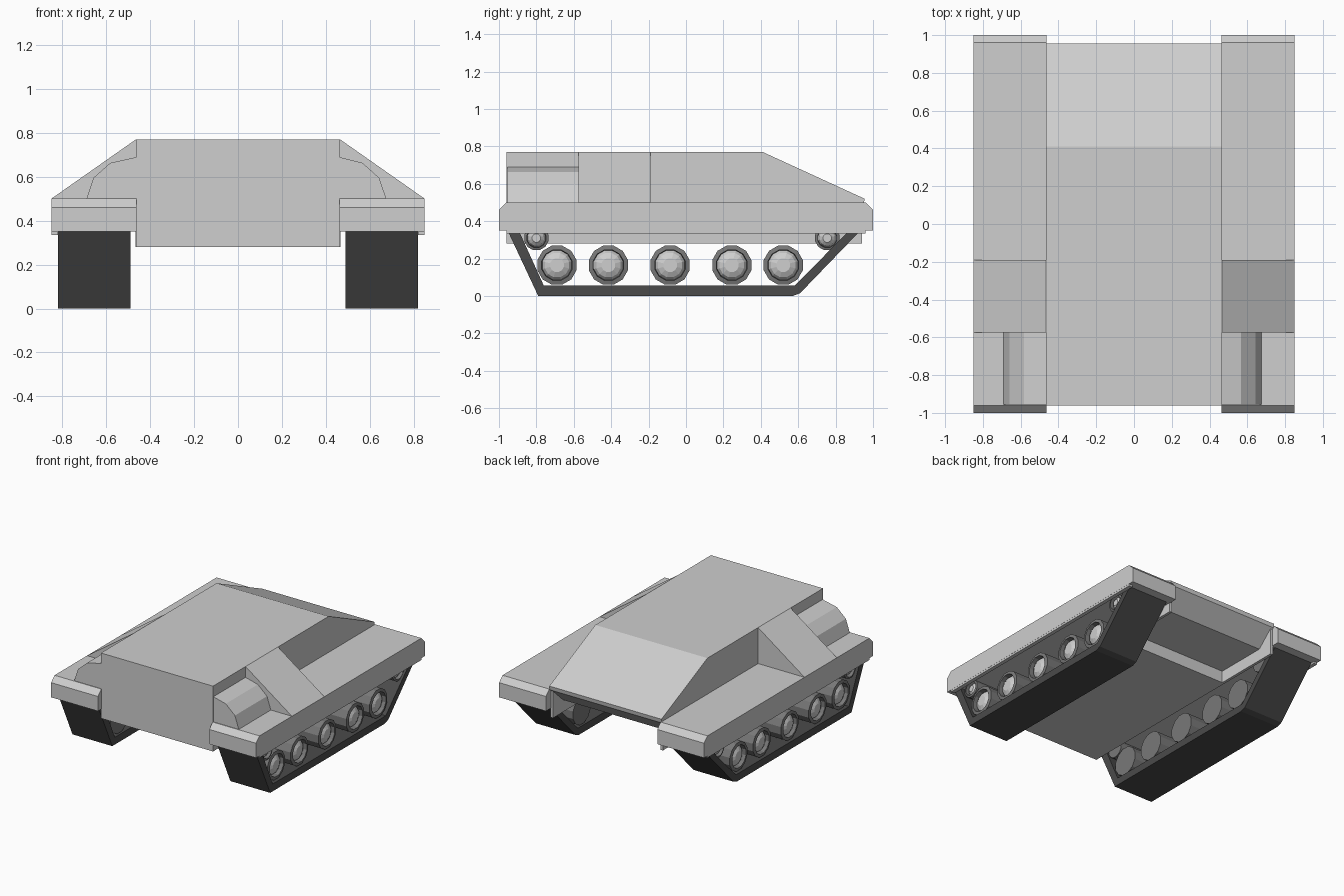
import bpy, bmesh, math
from mathutils import Vector

if "Cube" in bpy.data.objects:
    bpy.data.objects.remove(bpy.data.objects["Cube"])


def material(name, v):
    m = bpy.data.materials.new(name)
    m.diffuse_color = (v, v, v, 1)
    m.use_nodes = True
    m.node_tree.nodes["Principled BSDF"].inputs["Base Color"].default_value = m.diffuse_color
    return m


HULL = material("light grey", 0.62)
RIM = material("mid grey", 0.19)
TRACK = material("dark grey", 0.07)


def finish(name, bm, mats):
    bmesh.ops.recalc_face_normals(bm, faces=bm.faces)
    me = bpy.data.meshes.new(name)
    bm.to_mesh(me)
    bm.free()
    for m in mats:
        me.materials.append(m)
    ob = bpy.data.objects.new(name, me)
    bpy.context.collection.objects.link(ob)
    return ob


def prism(name, pts, a, b, mat, axis="x"):
    """Extrude a closed profile from a to b; points are (y, z) for x, (x, z) for y."""
    bm = bmesh.new()
    place = (lambda p, t: (t, p[0], p[1])) if axis == "x" else (lambda p, t: (p[0], t, p[1]))
    f = bm.faces.new([bm.verts.new(place(p, a)) for p in pts])
    ext = bmesh.ops.extrude_face_region(bm, geom=[f])
    move = Vector((b - a, 0, 0)) if axis == "x" else Vector((0, b - a, 0))
    bmesh.ops.translate(bm, vec=move, verts=[v for v in ext["geom"] if isinstance(v, bmesh.types.BMVert)])
    return finish(name, bm, [mat])


def wheel(name, s, y, z, r, n=12):
    """Lathed wheel: dark drum and rim, with a light domed hub set inside."""
    rings = [(0.50, r), (0.80, r), (0.805, r * 0.78), (0.765, r * 0.75),
             (0.785, r * 0.62), (0.80, r * 0.35)]
    bm = bmesh.new()
    loops = [[bm.verts.new((s * x, y + q * math.cos(2 * math.pi * (i + .5) / n),
                            z + q * math.sin(2 * math.pi * (i + .5) / n))) for i in range(n)]
             for x, q in rings]
    bm.faces.new(loops[0])
    for k in range(len(loops) - 1):
        for i in range(n):
            j = (i + 1) % n
            f = bm.faces.new((loops[k][i], loops[k][j], loops[k + 1][j], loops[k + 1][i]))
            f.material_index = 1 if k >= 3 else 0
    bm.faces.new(loops[-1]).material_index = 1
    finish(name, bm, [RIM, HULL])


# Central hull with rear slope and undercut tail
prism("hull", [(-.96, .28), (-.96, .77), (.41, .77), (.955, .52), (.95, .49),
               (.82, .37), (.42, .37), (.42, .28)], -.465, .465, HULL)

for s, side in ((-1, "left"), (1, "right")):
    # Thin lower side wall beside the undercut
    prism(side + "_side_wall", [(.42, .28), (.94, .28), (.94, .48), (.42, .48)],
          s * .445, s * .466, HULL)

    # Fender with chamfered ends and a shallow outer skirt
    prism(side + "_fender", [(-1, .35), (1, .35), (1, .46), (.96, .5), (-.96, .5), (-1, .46)],
          s * .462, s * .85, HULL)
    prism(side + "_skirt", [(-.96, .335), (.96, .335), (.96, .352), (-.96, .352)],
          s * .82, s * .849, HULL)

    # Sloped side block and the rounded housing in front of it
    prism(side + "_side_wedge", [(s * .46, .5), (s * .85, .5), (s * .465, .77)],
          -.575, -.19, HULL, "y")
    w = .69 if s < 0 else .675
    prism(side + "_housing", [(s * .46, .5), (s * w, .5), (s * (w - .032), .595),
                              (s * (w - .108), .663), (s * .46, .69)], -.955, -.575, HULL, "y")

    # Track band, open at the top under the fender
    prism(side + "_track", [(-.955, .352), (-.79, 0), (.57, 0), (.61, .015), (.935, .352),
                            (.875, .352), (.58, .055), (-.76, .055), (-.895, .352)],
          s * .49, s * .82, TRACK)

    # Road wheels and the smaller end wheels
    for i, y in enumerate((-.69, -.415, -.085, .245, .52)):
        wheel(f"{side}_road_wheel_{i + 1}", s, y, .165, .108)
    for i, y in enumerate((-.8, .755)):
        wheel(f"{side}_end_wheel_{i + 1}", s, y, .31, .067)
